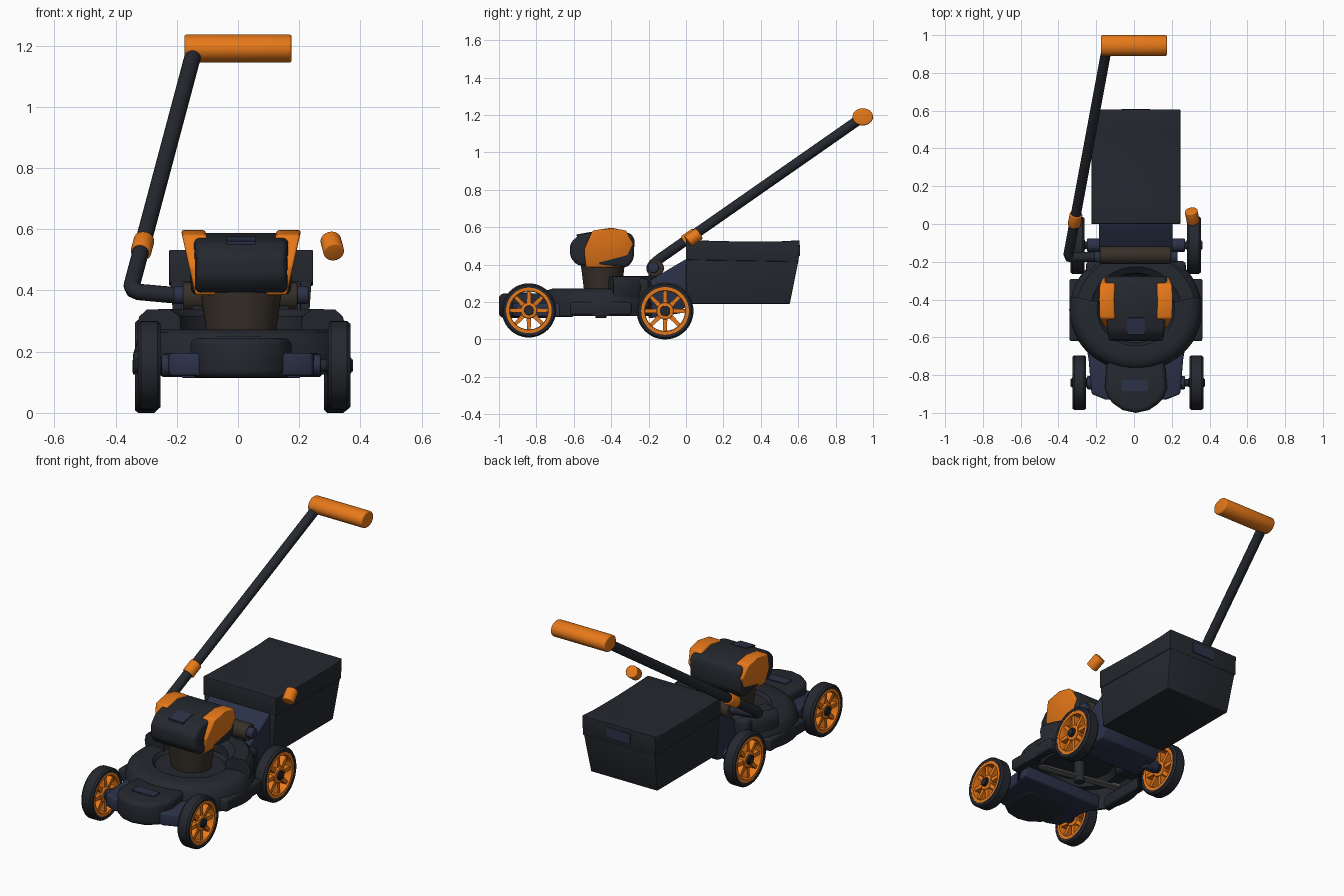
import bpy, bmesh, math
from mathutils import Vector, Matrix

if "Cube" in bpy.data.objects:
    bpy.data.objects.remove(bpy.data.objects["Cube"])

CX = 0.01   # body centre line
DECK = (CX, -0.455)


def mat(name, col):
    m = bpy.data.materials.new(name)
    m.diffuse_color = (*col, 1)
    m.use_nodes = True
    m.node_tree.nodes["Principled BSDF"].inputs["Base Color"].default_value = m.diffuse_color
    return m


BLACK = mat("black_plastic", (0.018, 0.021, 0.028))
NAVY = mat("navy_plastic", (0.024, 0.031, 0.065))
ORANGE = mat("orange_plastic", (0.80, 0.19, 0.01))
BROWN = mat("dark_brown", (0.038, 0.029, 0.021))
GREY = mat("blade_grey", (0.12, 0.12, 0.12))


def finish(bm, name, m, bevel=0, segs=3):
    bmesh.ops.remove_doubles(bm, verts=bm.verts, dist=1e-5)
    bmesh.ops.recalc_face_normals(bm, faces=bm.faces)
    if bevel:
        edges = [e for e in bm.edges if len(e.link_faces) == 2 and e.calc_face_angle() > 0.5]
        bmesh.ops.bevel(bm, geom=edges, offset=bevel, segments=segs, profile=0.5,
                        affect='EDGES', clamp_overlap=True)
    me = bpy.data.meshes.new(name)
    bm.to_mesh(me)
    bm.free()
    ob = bpy.data.objects.new(name, me)
    me.materials.append(m)
    bpy.context.collection.objects.link(ob)
    bpy.ops.object.select_all(action='DESELECT')
    ob.select_set(True)
    bpy.context.view_layer.objects.active = ob
    bpy.ops.object.shade_smooth_by_angle(angle=math.radians(35))
    return ob


def place(axis, u, v, w):
    return Vector((w, u, v)) if axis == 'x' else Vector((u, v, w))


def prism(bm, pts, axis, a, b):
    lo = [bm.verts.new(place(axis, u, v, a)) for u, v in pts]
    hi = [bm.verts.new(place(axis, u, v, b)) for u, v in pts]
    n = len(pts)
    bm.faces.new(lo[::-1])
    bm.faces.new(hi)
    for i in range(n):
        j = (i + 1) % n
        bm.faces.new((lo[i], lo[j], hi[j], hi[i]))


def extrude(name, pts, axis, a, b, m, bevel=0, warp=None):
    bm = bmesh.new()
    prism(bm, pts, axis, a, b)
    if warp:
        for v in bm.verts:
            warp(v.co)
    return finish(bm, name, m, bevel)


def box(name, c, s, m, bevel=0, rot=None):
    bm = bmesh.new()
    M = Matrix.Translation(c) @ (rot or Matrix()) @ Matrix.Diagonal((*s, 1))
    bmesh.ops.create_cube(bm, size=1, matrix=M)
    return finish(bm, name, m, bevel)


def lathe(name, prof, c, axis, m, n=48, a0=0, a1=360, sy=1, bevel=0):
    bm = bmesh.new()
    full = a1 - a0 == 360
    rings = []
    for i in range(n if full else n + 1):
        t = math.radians(a0 + (a1 - a0) * i / n)
        rings.append([bm.verts.new(place(axis, r * math.cos(t), r * sy * math.sin(t), h) + Vector(c))
                      for r, h in prof])
    k = len(prof)
    for i in range(n):
        A, B = rings[i], rings[(i + 1) % len(rings)]
        for j in range(k):
            q = (j + 1) % k
            if prof[j][0] + prof[q][0] > 0:
                bm.faces.new((A[j], A[q], B[q], B[j]))
    if not full:
        bm.faces.new(rings[0])
        bm.faces.new(rings[-1][::-1])
    return finish(bm, name, m, bevel)


def rod(name, p, q, r, m, bevel=0):
    p, q = Vector(p), Vector(q)
    bm = bmesh.new()
    M = Matrix.Translation((p + q) / 2) @ (q - p).to_track_quat('Z', 'Y').to_matrix().to_4x4()
    bmesh.ops.create_cone(bm, cap_ends=True, segments=32, radius1=r, radius2=r,
                          depth=(q - p).length, matrix=M)
    return finish(bm, name, m, bevel)


# Cutting deck: hollow bowl with a raised rear volute
lathe("deck", [(.353, .125), (.353, .19), (.338, .24), (.315, .262), (.28, .272), (.205, .268),
               (.19, .25), (0, .25), (0, .235), (.19, .235), (.21, .2), (.225, .235), (.31, .235),
               (.335, .18), (.338, .125)], (*DECK, 0), 'z', BLACK, 64, sy=.92)
lathe("deck_volute", [(.335, .2), (.349, .28), (.34, .315), (.315, .337), (.24, .34), (.205, .315),
                      (.2, .255), (.325, .25)], (*DECK, 0), 'z', BLACK, 40, 12, 168, .95)
for s, side in ((-1, "left"), (1, "right")):
    box(f"deck_side_flange_{side}", (CX + s * .325, -.455, .165), (.055, .33, .07), BLACK, .012)
    box(f"deck_rear_shoulder_{side}", (CX + s * .2, -.26, .24), (.13, .13, .17), BLACK, .025)

# Front nose
extrude("nose_base", [(CX + x, y) for x, y in
        [(-.27, -.6), (-.25, -.72), (-.235, -.9), (-.16, -.93), (.16, -.93), (.235, -.9), (.25, -.72), (.27, -.6)]],
        'z', .12, .195, NAVY, .012)
extrude("nose_cover", [(CX + x, y) for x, y in
        [(-.15, -.7), (-.165, -.87), (-.135, -.94), (-.07, -.985), (0, -1), (.07, -.985),
         (.135, -.94), (.165, -.87), (.15, -.7)]], 'z', .115, .245, BLACK, .025)
box("nose_label", (CX - .005, -.855, .246), (.14, .06, .008), NAVY)

# Motor
bm = bmesh.new()
bmesh.ops.create_cone(bm, cap_ends=True, segments=48, radius1=.112, radius2=.135, depth=.16,
                      matrix=Matrix.Translation((CX, -.445, .33)) @ Matrix.Diagonal((1, .88, 1, 1)))
finish(bm, "motor_column", BROWN)


def head_taper(co):
    k = 1 - .12 * max(0, (-.45 - co.y) / .17)
    co.x = CX + (co.x - CX) * k


extrude("motor_head", [(-.62, .515), (-.57, .56), (-.41, .588), (-.29, .565), (-.275, .53), (-.28, .425),
                       (-.315, .385), (-.58, .395), (-.62, .44)],
        'x', CX - .165, CX + .165, BLACK, .02, head_taper)
for s, side in ((-1, "left"), (1, "right")):
    def lean(co, s=s):
        co.x += s * (co.z - .5) * .22
    extrude(f"motor_side_panel_{side}", [(-.50, .582), (-.40, .597), (-.32, .582), (-.282, .51),
            (-.335, .385), (-.535, .385), (-.545, .48)],
            'x', CX + s * .095, CX + s * .175, ORANGE, .009, lean)
box("motor_label", (CX, -.54, .563), (.095, .09, .012), NAVY, 0, Matrix.Rotation(math.radians(10), 4, 'X'))

# Blade and spindle under the deck
box("blade", (CX, -.455, .145), (.48, .045, .01), GREY, 0, Matrix.Rotation(math.radians(-10.6), 4, 'Z'))
for s in (-1, 1):
    box("blade_tip", (CX + s * .215, -.455 - s * .055, .152), (.05, .02, .012), GREY, 0,
        Matrix.Rotation(math.radians(-10.6), 4, 'Z'))
rod("blade_spindle", (CX, -.455, .115), (CX, -.455, .24), .03, BLACK, .005)

# Rear chute
extrude("rear_chute", [(-.2, .112), (-.03, .14), (.01, .2), (.01, .435), (-.05, .4), (-.2, .31)],
        'x', CX - .195, CX + .195, NAVY, .008)

# Grass bag and lid
def bag_taper(co):
    if co.z < .3:
        co.x = CX + (co.x - CX) * .93


extrude("grass_bag", [(0, .19), (.555, .19), (.603, .43), (0, .43)], 'x', CX - .23, CX + .23,
        BLACK, .004, bag_taper)
extrude("grass_bag_lid", [(0, .425), (.602, .415), (.607, .53), (.5, .524), (.3, .523), (.1, .528), (0, .532)],
        'x', CX - .235, CX + .235, BLACK, .004)
box("bag_label", (CX, .606, .475), (.15, .006, .06), NAVY)

# Wheels
def wheel(tag, x, y, z, r):
    w = .035
    lathe(f"tyre_{tag}", [(r * .84, -w), (r * .94, -w * 1.05), (r, -w * .75), (r, w * .75),
                          (r * .94, w * 1.05), (r * .84, w)], (x, y, z), 'x', BLACK)
    lathe(f"rim_{tag}", [(r * .70, -w * .7), (r * .72, -w * .95), (r * .85, -w * .95), (r * .85, w * .95),
                         (r * .72, w * .95), (r * .70, w * .7)], (x, y, z), 'x', ORANGE)
    bm = bmesh.new()
    for i in range(8):
        t = math.tau * i / 8
        c, s = math.cos(t), math.sin(t)
        quad = [(.2 * r, -.013), (.75 * r, -.009), (.75 * r, .009), (.2 * r, .013)]
        prism(bm, [(u * c - v * s, u * s + v * c) for u, v in quad], 'x', -w * .7, w * .7)
    bmesh.ops.translate(bm, verts=bm.verts, vec=(x, y, z))
    finish(bm, f"spokes_{tag}", ORANGE)
    rod(f"hub_{tag}", (x - w * .9, y, z), (x + w * .9, y, z), r * .3, ORANGE, .004)
    rod(f"hub_cap_{tag}", (x - w * 1.15, y, z), (x + w * 1.15, y, z), r * .18, BLACK, .003)


for tag, y, z, r, xl, xr in (("front", -.84, .155, .145, -.29, .33), ("rear", -.112, .152, .152, -.30, .318)):
    wheel(tag + "_left", xl, y, z, r)
    wheel(tag + "_right", xr, y, z, r)
    rod(f"axle_{tag}", (xl - .045, y, z), (xr + .045, y, z), .02, BLACK)
    for s, side in ((-1, "left"), (1, "right")):
        rod(f"axle_boss_{tag}_{side}", (CX + s * .17, y, z), (CX + s * .26, y, z), .035, NAVY, .006)

# Handle hinge
rod("hinge_barrel", (-.18, -.165, .38), (.195, -.165, .38), .047, BROWN, .008)
for s, side in ((-1, "left"), (1, "right")):
    rod(f"hinge_cap_{side}", (CX + s * .18, -.175, .385), (CX + s * .22, -.175, .385), .03, NAVY, .006)
    box(f"hinge_bracket_{side}", (CX + s * .13, -.165, .345), (.06, .07, .07), BLACK, .008)

# Handle tube with a rounded elbow
cu = bpy.data.curves.new("handle_tube", 'CURVE')
cu.dimensions = '3D'
cu.bevel_depth = .027
cu.bevel_resolution = 6
cu.use_fill_caps = True
sp = cu.splines.new('POLY')
path = [(-.18, -.172, .382), (-.325, -.178, .395), (-.342, -.175, .402), (-.347, -.16, .415),
        (-.343, -.14, .432), (-.145, .925, 1.175)]
sp.points.add(len(path) - 1)
for p, co in zip(sp.points, path):
    p.co = (*co, 1)
tmp = bpy.data.objects.new("handle_tube_path", cu)
bpy.context.collection.objects.link(tmp)
bm = bmesh.new()
bm.from_mesh(tmp.to_mesh())
tmp.to_mesh_clear()
bpy.data.objects.remove(tmp)
finish(bm, "handle_tube", BLACK)

# Clamp collars and grip
d = (Vector(path[-1]) - Vector(path[-2])).normalized()
for s, side, c in ((1, "left", (-.312, .023, .545)), (-1, "right", (.308, .04, .545))):
    ax = Vector((d.x * s, d.y, d.z)) * .037
    rod(f"clamp_collar_{side}", Vector(c) - ax, Vector(c) + ax, .034, ORANGE, .005)
grip = rod("handle_grip", (-.175, 0, 0), (.175, 0, 0), .05, ORANGE, .008)
grip.scale = (1, 1.1, .92)
grip.location = (0, .945, 1.19)
